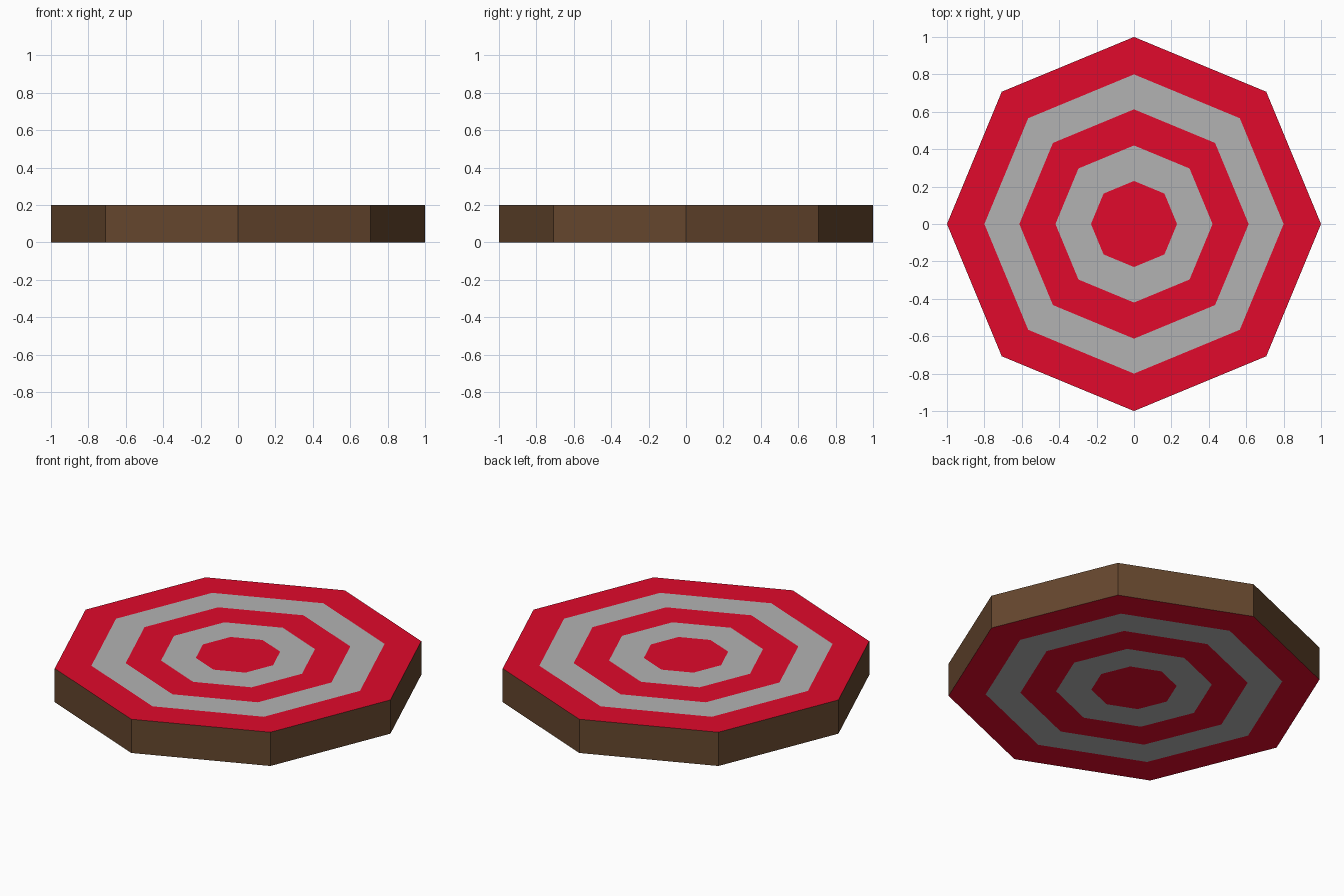
import bpy, bmesh
from math import cos, sin, pi

if "Cube" in bpy.data.objects:
    bpy.data.objects.remove(bpy.data.objects["Cube"])

SIDES = 8
HEIGHT = 0.2
RADII = [1.0, 0.8, 0.613, 0.42, 0.23]  # ring edges, outside to centre


def material(name, color):
    mat = bpy.data.materials.new(name)
    mat.diffuse_color = color
    mat.use_nodes = True
    mat.node_tree.nodes["Principled BSDF"].inputs["Base Color"].default_value = mat.diffuse_color
    return mat


wood = material("brown_wood", (0.13, 0.062, 0.027, 1))
red = material("red_paint", (0.75, 0.003, 0.025, 1))
grey = material("grey_paint", (0.45, 0.45, 0.45, 1))

bm = bmesh.new()


def octagon(radius, z):
    return [bm.verts.new((radius * cos(2 * pi * i / SIDES),
                          radius * sin(2 * pi * i / SIDES), z)) for i in range(SIDES)]


def bridge(a, b, slot):
    for i in range(SIDES):
        j = (i + 1) % SIDES
        bm.faces.new((a[i], a[j], b[j], b[i])).material_index = slot


# painted rings on both faces, alternating red and grey
rims = []
for z in (0, HEIGHT):
    loops = [octagon(r, z) for r in RADII]
    for k in range(len(loops) - 1):
        bridge(loops[k], loops[k + 1], 1 + k % 2)
    bm.faces.new(loops[-1]).material_index = 1
    rims.append(loops[0])

# wooden edge
bridge(rims[0], rims[1], 0)
bmesh.ops.recalc_face_normals(bm, faces=bm.faces[:])

mesh = bpy.data.meshes.new("target_board")
bm.to_mesh(mesh)
bm.free()
for mat in (wood, red, grey):
    mesh.materials.append(mat)
board = bpy.data.objects.new("target_board", mesh)
bpy.context.collection.objects.link(board)
